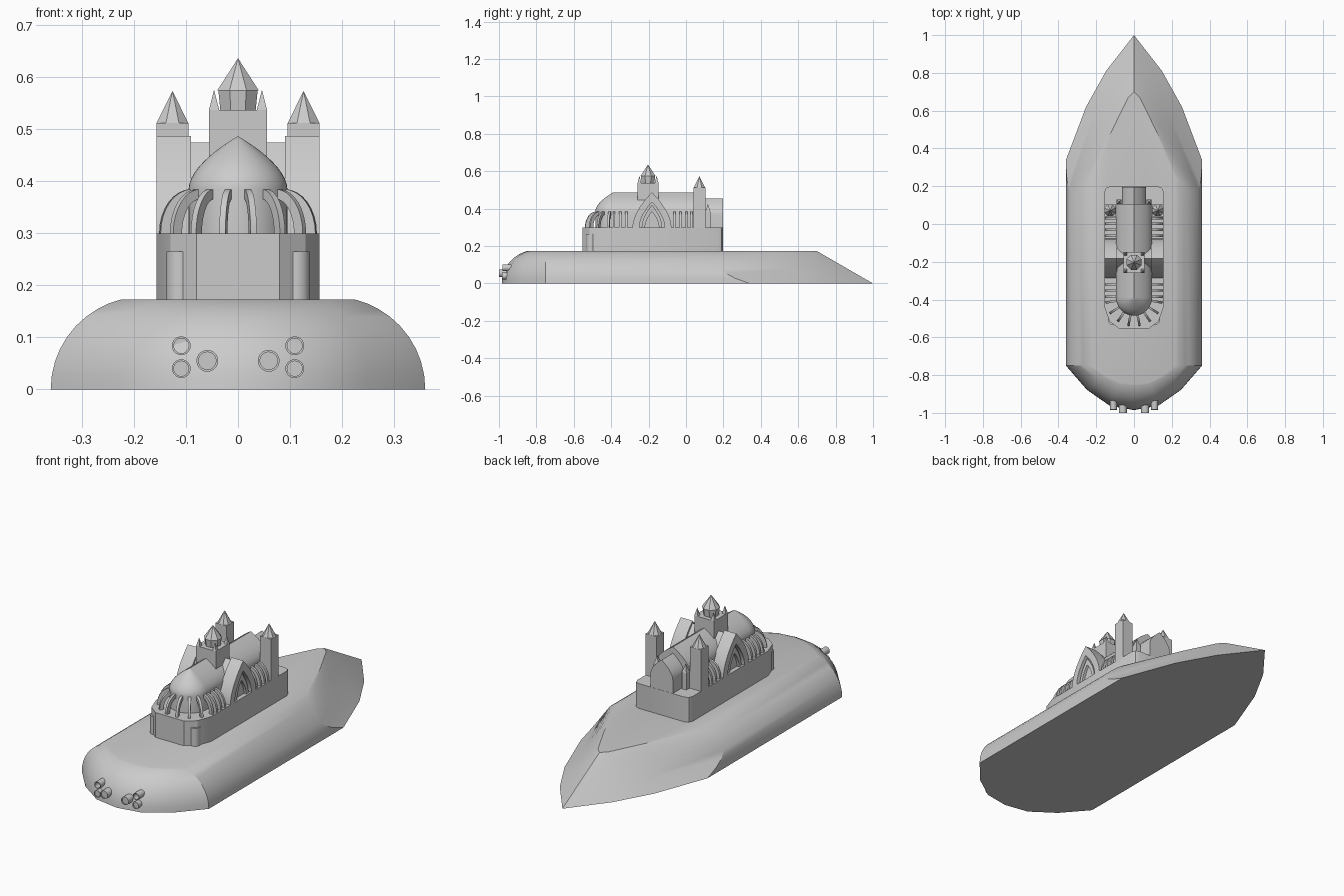
import bpy, bmesh, math
from mathutils import Matrix, Vector

if "Cube" in bpy.data.objects:
    bpy.data.objects.remove(bpy.data.objects["Cube"], do_unlink=True)

GREY = (0.6, 0.6, 0.6, 1)
stone = bpy.data.materials.new("plain_grey")
stone.use_nodes = True
stone.diffuse_color = GREY
stone.node_tree.nodes["Principled BSDF"].inputs["Base Color"].default_value = GREY

DECK, SILL, EAVE, RIDGE = 0.173, 0.30, 0.385, 0.487
APSE_Y, TRANSEPT_Y = -0.39, -0.182


def finish(name, bm, angle=30):
    bmesh.ops.recalc_face_normals(bm, faces=bm.faces)
    mesh = bpy.data.meshes.new(name)
    bm.to_mesh(mesh)
    bm.free()
    mesh.materials.append(stone)
    ob = bpy.data.objects.new(name, mesh)
    bpy.context.collection.objects.link(ob)
    bpy.ops.object.select_all(action="DESELECT")
    ob.select_set(True)
    bpy.context.view_layer.objects.active = ob
    bpy.ops.object.shade_smooth_by_angle(angle=math.radians(angle))
    return ob


def loft(name, rings, caps=True, closed=False, angle=30):
    """Skin a list of equal rings of points."""
    bm = bmesh.new()
    loops = [[bm.verts.new(p) for p in ring] for ring in rings]
    pairs = list(zip(loops, loops[1:])) + ([(loops[-1], loops[0])] if closed else [])
    for a, b in pairs:
        for i in range(len(a)):
            j = (i + 1) % len(a)
            bm.faces.new((a[i], a[j], b[j], b[i]))
    if caps and not closed:
        bm.faces.new(loops[0])
        bm.faces.new(loops[-1])
    bmesh.ops.remove_doubles(bm, verts=bm.verts, dist=1e-5)
    return finish(name, bm, angle)


def prism(name, x, y, z0, z1, r0, r1, sides, depth=1.0):
    """Upright prism, frustum or spire."""
    def ring(r, z):
        return [(x + r * math.cos(a), y + depth * r * math.sin(a), z)
                for a in (2 * math.pi * (i + 0.5) / sides for i in range(sides))]
    return loft(name, [ring(r0, z0), ring(max(r1, 0.0004), z1)], angle=30)


def tower(name, x, y, half, z0, z1):
    return prism(name, x, y, z0, z1, half * math.sqrt(2), half * math.sqrt(2), 4)


def arch_half(hw, spring, apex, n=10):
    """Right half of a pointed arch, bottom to tip."""
    return [(hw * (1 - (i / n) ** 1.8), spring + (apex - spring) * i / n)
            for i in range(n + 1)]


def arch(hw, base, spring, apex):
    half = [(hw, base)] * (spring > base) + arch_half(hw, spring, apex)
    return half + [(-w, z) for w, z in reversed(half[:-1])]


# Hull: stacked outlines with a round side, blunt front and long pointed tail
def hull_outline(t):
    z = DECK * t
    half = 0.182 + math.sqrt(0.178 ** 2 - z * z)
    inset = 0.36 - half
    nose = [(0, 0.235), (0.127, 0.213), (0.249, 0.128), (0.36, 0)]
    side = [(x * half / 0.36, -0.75 - d * (0.235 - inset) / 0.235) for x, d in nose]
    low = [(0.254, 0.62), (0.148, 0.81), (0, 1.0)]
    high = [(0.116, 0.497), (0.03, 0.67), (0, 0.70)]
    start = 0.34 - 0.55 * t + 0.45 * t * t
    side += [(half, start)]
    side += [(a + (c - a) * t, b + (d - b) * t) for (a, b), (c, d) in zip(low, high)]
    return [(x, y, z) for x, y in side] + [(-x, y, z) for x, y in side[-2:0:-1]]


loft("hull", [hull_outline(math.sin(i * math.pi / 20)) for i in range(11)], angle=25)

# Plinth with a faceted front and rounded rear corners
plan = [(0.08, -0.553), (0.13, -0.515), (0.157, -0.44), (0.157, 0.17),
        (0.149, 0.19), (0.13, 0.198)]
plan += [(-x, y) for x, y in reversed(plan)]
loft("plinth", [[(x, y, z) for x, y in plan] for z in (DECK - 0.01, SILL)])

# Nave, rear porch and transept as pointed vaults
loft("nave", [[(w, y, z) for w, z in arch(0.095, SILL, EAVE, RIDGE)]
              for y in (APSE_Y, 0.105)])
loft("rear_porch", [[(w, y, z) for w, z in arch(0.063, SILL, 0.37, 0.455)]
                    for y in (0.1, 0.197)])
loft("transept", [[(x, TRANSEPT_Y + w, z) for w, z in arch(0.09, SILL, SILL, 0.475)]
                  for x in (-0.135, 0.135)])

# Apse: the nave's half section turned about its end
section = [(0.095, SILL)] + arch_half(0.095, EAVE, RIDGE)
loft("apse", [[(r * math.cos(a), APSE_Y - r * math.sin(a), z) for r, z in section]
              for a in (math.pi * i / 24 for i in range(25))], caps=False)


def arch_band(name, x0, x1, outer, inner):
    """Pointed arch frame standing on the plinth."""
    path = [arch(hw, SILL, SILL, top) for hw, top in (outer, inner)]
    corners = [(0, x0), (0, x1), (1, x1), (1, x0)]
    rings = [[(x, TRANSEPT_Y + path[k][i][0], path[k][i][1]) for k, x in corners]
             for i in range(len(path[0]))]
    loft(name, rings)


for s, word in ((1, "left"), (-1, "right")):
    # Nested portal arches on each transept end
    arch_band(word + "_portal_outer", s * 0.09, s * 0.157, (0.104, RIDGE), (0.068, 0.435))
    arch_band(word + "_portal_inner", s * 0.13, s * 0.148, (0.055, 0.42), (0.037, 0.385))
    # Rear towers with spires
    tower(word + "_rear_tower", s * 0.126, 0.072, 0.031, SILL - 0.01, 0.512)
    prism(word + "_rear_spire", s * 0.126, 0.072, 0.512, 0.573, 0.033, 0, 8)
    # Porch pinnacles
    tower(word + "_porch_pinnacle", s * 0.08, 0.117, 0.013, SILL, 0.385)
    prism(word + "_porch_pinnacle_tip", s * 0.08, 0.117, 0.385, 0.425, 0.018, 0, 4)
    # Round piers at the front of the plinth
    prism(word + "_front_pier", s * 0.112, -0.508, DECK - 0.01, 0.265, 0.026, 0.026, 24)


# Flying ribs, quarter arches leaning on the wall
def rib(name, origin, angle):
    out = Vector((math.cos(angle), math.sin(angle), 0))
    side = Vector((-out.y, out.x, 0)) * 0.006
    rings = []
    for i in range(9):
        a = math.pi / 2 * i / 8
        pts = [Vector(origin) + out * (0.09 + w * math.sin(a))
               + Vector((0, 0, SILL + h * math.cos(a)))
               for w, h in ((0.062, 0.085), (0.042, 0.066))]
        rings.append([pts[0] - side, pts[0] + side, pts[1] + side, pts[1] - side])
    loft(name, rings)


for i in range(8):
    rib(f"apse_rib_{i}", (0, APSE_Y, 0), math.radians(-170 + i * 160 / 7))
for i, y in enumerate((-0.385, -0.352, -0.32, -0.062, -0.03, 0.002, 0.03)):
    for s, word in ((0, "left"), (math.pi, "right")):
        rib(f"{word}_rib_{i}", (0, y, 0), s)

# Crossing tower with corner pinnacles and a capped lantern
CY = -0.203
tower("crossing_tower", 0, CY, 0.056, SILL, 0.537)
for sx in (-1, 1):
    for sy in (-1, 1):
        prism("crossing_pinnacle", sx * 0.046, CY + sy * 0.046, 0.537, 0.575, 0.014, 0, 4)
prism("lantern", 0, CY, 0.53, 0.575, 0.036, 0.041, 8)
prism("lantern_cap", 0, CY, 0.575, 0.636, 0.043, 0, 8)


# Hollow pipes on the blunt front
def pipe(name, x, z, r, y0, y1, bore):
    rings = []
    for radius, y in ((r, y1), (r, y0), (r * 0.8, y0), (r * 0.8, y0 + bore)):
        rings.append([(x + radius * math.cos(a), y, z + radius * math.sin(a))
                      for a in (2 * math.pi * i / 20 for i in range(20))])
    loft(name, rings)


for s in (-1, 1):
    pipe("upper_pipe", s * 0.109, 0.084, 0.018, -0.982, -0.90, 0.04)
    pipe("lower_pipe", s * 0.109, 0.04, 0.018, -0.985, -0.92, 0.004)
    pipe("inner_pipe", s * 0.059, 0.055, 0.021, -1.0, -0.94, 0.004)
